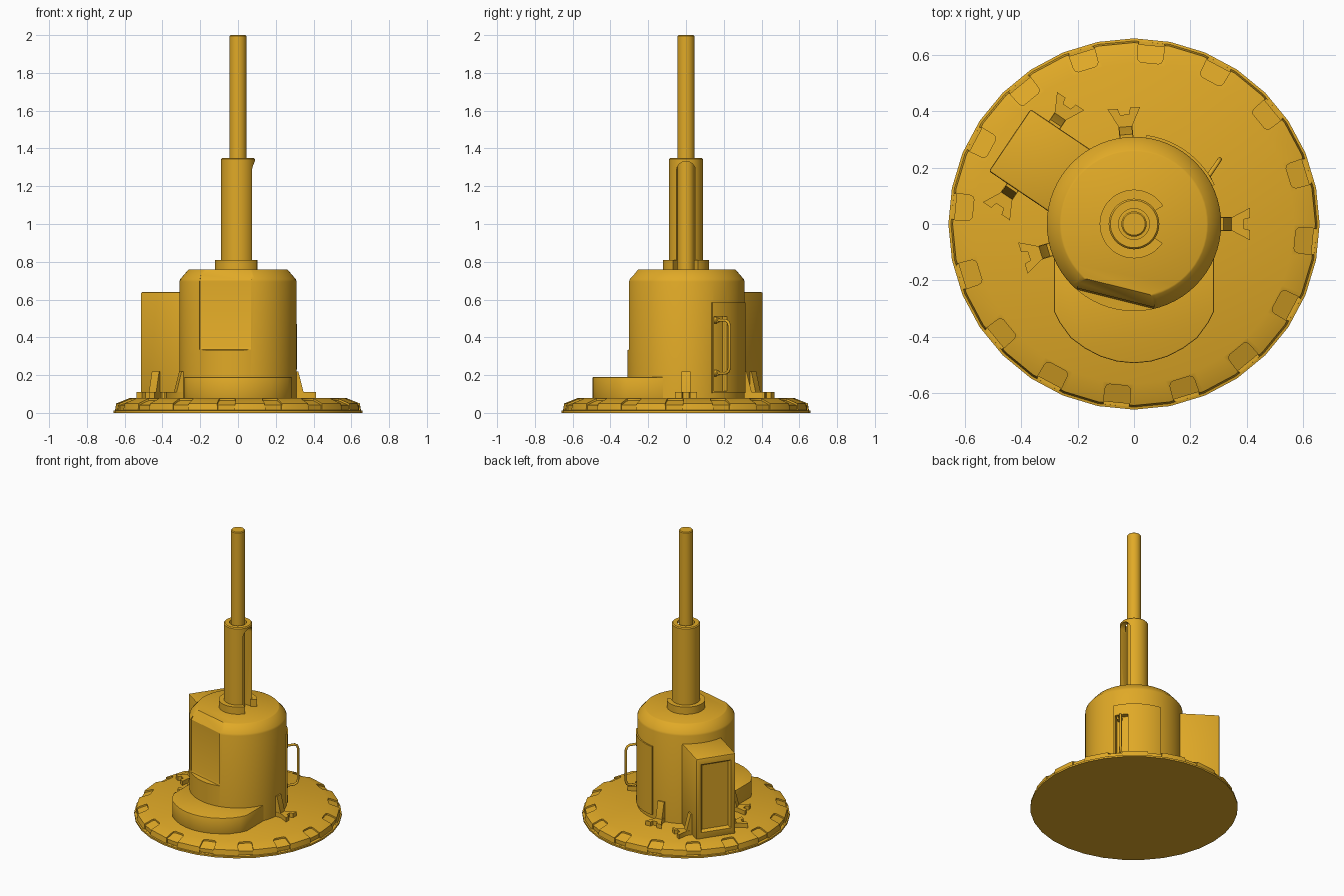
import bpy, bmesh
from math import sin, cos, radians, pi
from mathutils import Matrix, Vector

if "Cube" in bpy.data.objects:
    bpy.data.objects.remove(bpy.data.objects["Cube"])

mat = bpy.data.materials.new("mustard_paint")
mat.diffuse_color = (0.75, 0.4, 0.02, 1)
mat.use_nodes = True
mat.node_tree.nodes["Principled BSDF"].inputs["Base Color"].default_value = mat.diffuse_color


def finish(name, bm, M=Matrix()):
    bmesh.ops.recalc_face_normals(bm, faces=bm.faces)
    bm.transform(M)
    me = bpy.data.meshes.new(name)
    bm.to_mesh(me)
    bm.free()
    ob = bpy.data.objects.new(name, me)
    bpy.context.collection.objects.link(ob)
    me.materials.append(mat)
    return ob


def lathe(name, prof, segs, closed=False):
    bm = bmesh.new()
    rings = [[bm.verts.new((r * cos(2 * pi * i / segs), r * sin(2 * pi * i / segs), z))
              for i in range(segs)] for r, z in prof]
    for a, b in zip(rings, rings[1:] + rings[:1] if closed else rings[1:]):
        for i in range(segs):
            j = (i + 1) % segs
            bm.faces.new((a[i], a[j], b[j], b[i]))
    if not closed:
        bm.faces.new(rings[0])
        bm.faces.new(rings[-1])
    return finish(name, bm)


def add_prism(bm, pts, a, b, M=Matrix()):
    lo = [bm.verts.new(M @ Vector((x, y, a))) for x, y in pts]
    hi = [bm.verts.new(M @ Vector((x, y, b))) for x, y in pts]
    faces = [bm.faces.new(lo), bm.faces.new(hi)]
    for i in range(len(pts)):
        j = (i + 1) % len(pts)
        faces.append(bm.faces.new((lo[i], lo[j], hi[j], hi[i])))
    bmesh.ops.recalc_face_normals(bm, faces=faces)


def prism(name, pts, a, b, M=Matrix()):
    bm = bmesh.new()
    add_prism(bm, pts, a, b, M)
    return finish(name, bm)


def apply(ob, kind, **props):
    m = ob.modifiers.new(kind, kind)
    for k, v in props.items():
        setattr(m, k, v)
    bpy.context.view_layer.objects.active = ob
    bpy.ops.object.modifier_apply(modifier=m.name)


def cut(ob, cutter, keep=False):
    apply(ob, 'BOOLEAN', operation='DIFFERENCE', solver='EXACT', object=cutter)
    if not keep:
        bpy.data.objects.remove(cutter)


def sector(r0, r1, a0, a1, n=24):
    ang = [radians(a0 + (a1 - a0) * i / n) for i in range(n + 1)]
    return [(r1 * cos(a), r1 * sin(a)) for a in ang] + [(r0 * cos(a), r0 * sin(a)) for a in reversed(ang)]


def spin(deg):
    return Matrix.Rotation(radians(deg), 4, 'Z')


# local (x, y) becomes (radial, up), extruded sideways
SIDE = Matrix.Rotation(pi / 2, 4, 'X')

# Round base with pockets around the rim
base = lathe("base_disc", [(.66, 0), (.66, .012), (.651, .014), (.645, .05), (.57, .08)], 32)
bm = bmesh.new()
for i in range(16):
    M = spin(-5.6 + 22.5 * i)
    # tapered plan with rounded inner corners, sunk below the sloping rim
    plan = [(.7, -.05), (.7, .05), (.59, .045), (.58, .041), (.575, .032),
            (.575, -.032), (.58, -.041), (.59, -.045)]
    top = [bm.verts.new(M @ Vector((x, y, .12))) for x, y in plan]
    low = [bm.verts.new(M @ Vector((x, y, .066 - (x - .575) * .4))) for x, y in plan]
    fs = [bm.faces.new(top), bm.faces.new(low)]
    for k in range(len(plan)):
        n = (k + 1) % len(plan)
        fs.append(bm.faces.new((top[k], top[n], low[n], low[k])))
    add_prism(bm, [(.638, .0145), (.7, .0145), (.7, .06), (.638, .06)], -.045, .045, M @ SIDE)
pockets = finish("pocket_cutter", bm)
apply_self = base.modifiers.new("BOOLEAN", 'BOOLEAN')
apply_self.operation, apply_self.solver = 'DIFFERENCE', 'EXACT'
apply_self.object, apply_self.use_self = pockets, True
bpy.context.view_layer.objects.active = base
bpy.ops.object.modifier_apply(modifier="BOOLEAN")
bpy.data.objects.remove(pockets)

# Main drum with flat front panel cut, and curved door with handle recess
drum = lathe("drum", [(.31, .07), (.31, .695), (.306, .708), (.264, .757), (.258, .76)], 64)
cut(drum, prism("panel_cutter", [(.275, .335), (.27, .35), (.27, .70), (.23, .76), (.22, .775),
                                 (.4, .775), (.4, .325)], -.14, .14, spin(-104) @ SIDE))
door = prism("door", sector(.3, .319, 26, 82), .105, .585)
recess = prism("recess_cutter", sector(.285, .36, 27.5, 43, 8), .117, .51)
cut(drum, recess, keep=True)
cut(door, recess)

# Front step with rounded nose
half = [(.285, -.1), (.285, -.31), (.265, -.35), (.225, -.405), (.175, -.442), (.12, -.471), (.06, -.489)]
step = prism("front_step", half + [(0, -.495)] + [(-x, y) for x, y in reversed(half)], .07, .19)
apply(step, 'BEVEL', width=.005, segments=2, limit_method='ANGLE', angle_limit=radians(60))

# Side box with recessed panel
AX = 146
box = prism("side_box", [(.2, -.133), (.533, -.133), (.533, .133), (.2, .133)], .07, .64, spin(AX))
apply(box, 'BEVEL', width=.008, segments=2)
bm = bmesh.new()
ring = lambda x, w, a, b: [bm.verts.new((x, y, z)) for y, z in ((-w, a), (w, a), (w, b), (-w, b))]
inner, outer = ring(.513, .088, .135, .585), ring(.543, .108, .115, .605)
bm.faces.new(inner)
bm.faces.new(outer)
for i in range(4):
    j = (i + 1) % 4
    bm.faces.new((inner[i], inner[j], outer[j], outer[i]))
cut(box, finish("box_panel_cutter", bm, spin(AX)))

# Collar, slotted sleeve and mast
collar = prism("collar", sector(.08, .122, 32, 326, 48), .75, .81)
sleeve = lathe("sleeve", [(.055, .75), (.09, .75), (.09, 1.343), (.084, 1.35), (.055, 1.35)], 48, True)
slot = [(-.05, .7), (.05, .7)] + [(.05 * cos(pi * i / 16), 1.282 + .05 * sin(pi * i / 16)) for i in range(17)]
slot += [(-.05, 1.2)]
turn = Matrix.Rotation(pi / 2, 4, 'Z') @ SIDE
cut(sleeve, prism("slot_cutter", slot, 0.0, .2, turn))
mast = lathe("mast", [(.045, .75), (.045, 1.995), (.04, 2.0)], 32)

# Notched clamps on drum and box
objs = [base, drum, door, step, box, collar, sleeve, mast]
O = spin(AX) @ Matrix.Translation((.431, 0, 0))
wall = Matrix.Translation((.305, 0, 0))
places = [spin(0) @ wall, spin(95) @ wall, spin(197) @ wall,
          O @ spin(90) @ Matrix.Translation((.128, 0, 0)),
          O @ spin(-90) @ Matrix.Translation((.128, 0, 0))]
foot = [(0, -.025), (.045, -.025), (.108, -.058), (.108, -.022), (.085, -.016),
        (.085, .016), (.108, .022), (.108, .058), (.045, .025), (0, .025)]
for i, M in enumerate(places):
    bm = bmesh.new()
    add_prism(bm, foot, .075, .11, M)
    add_prism(bm, [(-.005, .075), (.042, .075), (.042, .11), (.014, .22), (-.005, .22)],
              -.023, .023, M @ SIDE)
    objs.append(finish(f"clamp_{i + 1}", bm))

# Bent grab handle and its two mounts
cu = bpy.data.curves.new("handle", 'CURVE')
cu.dimensions, cu.bevel_depth, cu.bevel_resolution, cu.use_fill_caps = '3D', .008, 3, True
sp = cu.splines.new('POLY')
path = [(0, .21), (.75, .21), (.93, .22), (1, .24), (1, .46), (.93, .48), (.75, .49), (0, .49)]
sp.points.add(len(path) - 1)
a, b = Vector((.25, .148)), Vector((.305, .23))
for p, (t, z) in zip(sp.points, path):
    p.co = (*a.lerp(b, t), z, 1)
cu.materials.append(mat)
bpy.context.collection.objects.link(bpy.data.objects.new("handle", cu))
for z in (.21, .49):
    bm = bmesh.new()
    bmesh.ops.create_cone(bm, cap_ends=True, segments=16, radius1=.018, radius2=.014, depth=.03)
    M = Matrix.Translation((.258, .162, z)) @ spin(34) @ Matrix.Rotation(pi / 2, 4, 'Y')
    objs.append(finish("handle_mount", bm, M))

# Smooth shading with sharp edges kept
bpy.ops.object.select_all(action='DESELECT')
for o in objs:
    o.select_set(True)
bpy.context.view_layer.objects.active = drum
bpy.ops.object.shade_smooth_by_angle(angle=radians(30))
